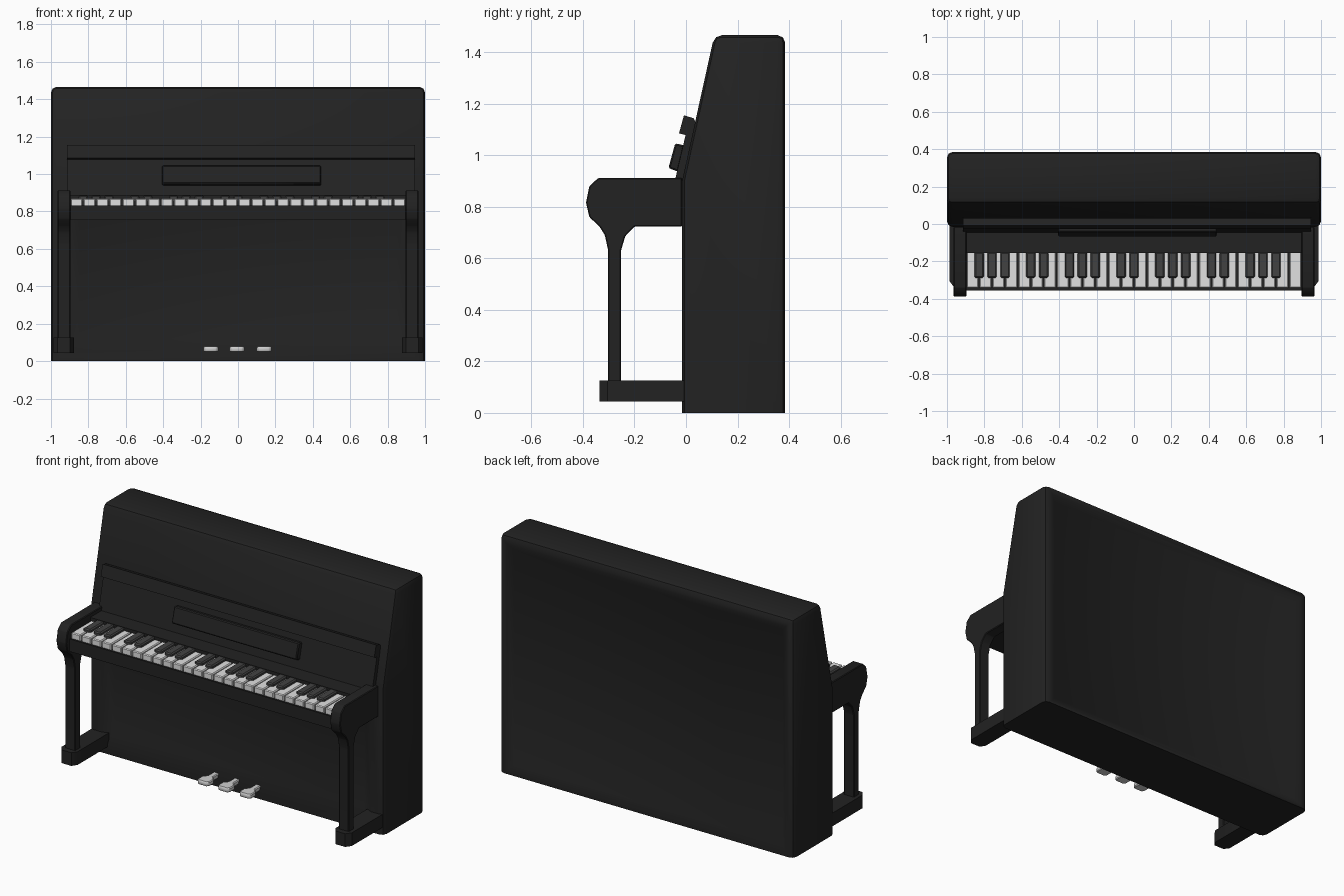
import bpy, bmesh
from mathutils import Vector

if "Cube" in bpy.data.objects:
    bpy.data.objects.remove(bpy.data.objects["Cube"])


def material(name, v):
    m = bpy.data.materials.new(name)
    m.diffuse_color = (v, v, v, 1)
    m.use_nodes = True
    m.node_tree.nodes["Principled BSDF"].inputs["Base Color"].default_value = m.diffuse_color
    return m


BLACK = material("black lacquer", 0.016)
EBONY = material("black key grey", 0.055)
IVORY = material("white key", 0.75)
METAL = material("pedal silver", 0.62)


def finish(bm, name, mat):
    bmesh.ops.recalc_face_normals(bm, faces=bm.faces)
    me = bpy.data.meshes.new(name)
    bm.to_mesh(me)
    bm.free()
    ob = bpy.data.objects.new(name, me)
    bpy.context.collection.objects.link(ob)
    me.materials.append(mat)
    bpy.ops.object.select_all(action='DESELECT')
    ob.select_set(True)
    bpy.context.view_layer.objects.active = ob
    bpy.ops.object.shade_smooth_by_angle(angle=0.6)
    return ob


def extrude(bm, pts, direction):
    """Closed outline pushed along a direction."""
    f = bm.faces.new([bm.verts.new(p) for p in pts])
    r = bmesh.ops.extrude_face_region(bm, geom=[f])
    for v in r['geom']:
        if isinstance(v, bmesh.types.BMVert):
            v.co += Vector(direction)
    bmesh.ops.recalc_face_normals(bm, faces=bm.faces)


def bevel(bm, edges, width, seg=1):
    bmesh.ops.bevel(bm, geom=edges, offset=width, segments=seg, profile=0.5,
                    affect='EDGES', clamp_overlap=True)


def prism(name, profile, x0, x1, mat, width=0.0):
    """Side profile (y, z) extruded from x0 to x1."""
    bm = bmesh.new()
    extrude(bm, [(x0, y, z) for y, z in profile], (x1 - x0, 0, 0))
    if width:
        bevel(bm, bm.edges[:], width)
    return finish(bm, name, mat)


def rect(y0, y1, z0, z1):
    return [(y0, z0), (y1, z0), (y1, z1), (y0, z1)]


# cabinet with rounded edges and recessed front and back panels
bm = bmesh.new()
case = [(-0.015, 0), (-0.015, 0.9), (0.11, 1.466), (0.385, 1.466), (0.385, 0)]
extrude(bm, [(-1, y, z) for y, z in case], (2, 0, 0))
bend = lambda e: all(abs(v.co.z - 0.9) < 0.01 for v in e.verts)
floor = lambda e: all(v.co.z < 0.01 for v in e.verts)
bevel(bm, [e for e in bm.edges if not bend(e) and not floor(e)], 0.03, 2)
bm.normal_update()
for side, margin, slope, depth in ((-1, 0.08, 0.09, -0.03), (1, 0.03, 0.05, -0.02)):
    face = max((f for f in bm.faces if f.normal.y * side > 0.99), key=lambda f: f.calc_area())
    bmesh.ops.inset_region(bm, faces=[face], thickness=margin)
    bmesh.ops.inset_region(bm, faces=[face], thickness=slope, depth=depth)
finish(bm, "cabinet", BLACK)

# fallboard, rail and music desk on the sloping front
prism("fallboard", [(-0.047, 0.885), (0.0, 1.085), (0.04, 1.085), (0.0, 0.885)], -0.915, 0.945, BLACK)
prism("top_rail", [(-0.027, 1.085), (-0.008, 1.155), (0.03, 1.143), (0.05, 1.10), (0.01, 1.075)],
      -0.915, 0.945, BLACK)
prism("music_desk", [(-0.068, 0.95), (-0.042, 1.046), (-0.006, 1.038), (-0.03, 0.936)],
      -0.406, 0.444, BLACK, 0.006)

# key bed and the cover behind the keys
prism("key_bed", rect(-0.355, 0.0, 0.755, 0.832), -0.9, 0.9, BLACK)
prism("key_cover", rect(-0.155, 0.0, 0.80, 0.888), -0.9, 0.9, BLACK)

# arms with legs, and feet
arm = [(-0.015, 0.912), (-0.34, 0.912), (-0.375, 0.88), (-0.388, 0.815), (-0.375, 0.76),
       (-0.335, 0.722), (-0.315, 0.69), (-0.302, 0.63), (-0.302, 0.12), (-0.252, 0.12),
       (-0.252, 0.63), (-0.236, 0.685), (-0.2, 0.723), (-0.015, 0.723)]
for s, side in ((-1, "left"), (1, "right")):
    prism(side + "_arm_and_leg", arm, s * 0.896, s * 0.965, BLACK, 0.004)
    bm = bmesh.new()
    foot = [(0.877, 0.0), (0.877, -0.305), (0.897, -0.336), (0.964, -0.336), (0.987, -0.305), (0.987, 0.0)]
    extrude(bm, [(s * x, y, 0.044) for x, y in foot], (0, 0, 0.081))
    finish(bm, side + "_foot", BLACK)

# keyboard: 26 white keys, black keys in groups of three and two
PITCH, START = 0.069, -0.897


def keys(name, spans, y0, z0, z1, mat, width):
    bm = bmesh.new()
    for x0, x1 in spans:
        extrude(bm, [(x0, y, z) for y, z in rect(y0, -0.15, z0, z1)], (x1 - x0, 0, 0))
    bevel(bm, [e for e in bm.edges if max(v.co.z for v in e.verts) > z1 - 0.001], width)
    finish(bm, name, mat)


keys("white_keys", [(START + k * PITCH + 0.003, START + (k + 1) * PITCH - 0.003) for k in range(26)],
     -0.343, 0.825, 0.868, IVORY, 0.005)
keys("black_keys", [(START + k * PITCH - 0.025, START + k * PITCH + 0.025)
                    for k in range(1, 26) if k % 7 not in (4, 0)],
     -0.288, 0.85, 0.886, EBONY, 0.007)

# three pedals: narrow stem and wider pad
half = [(0.018, 0.0), (0.018, -0.06), (0.04, -0.085), (0.04, -0.125), (0.028, -0.14)]
outline = half + [(-x, y) for x, y in reversed(half)]
for cx, side in ((-0.145, "left"), (-0.005, "middle"), (0.14, "right")):
    bm = bmesh.new()
    extrude(bm, [(cx + x, y, 0.05) for x, y in outline], (0, 0, 0.028))
    bevel(bm, bm.edges[:], 0.005)
    finish(bm, side + "_pedal", METAL)
